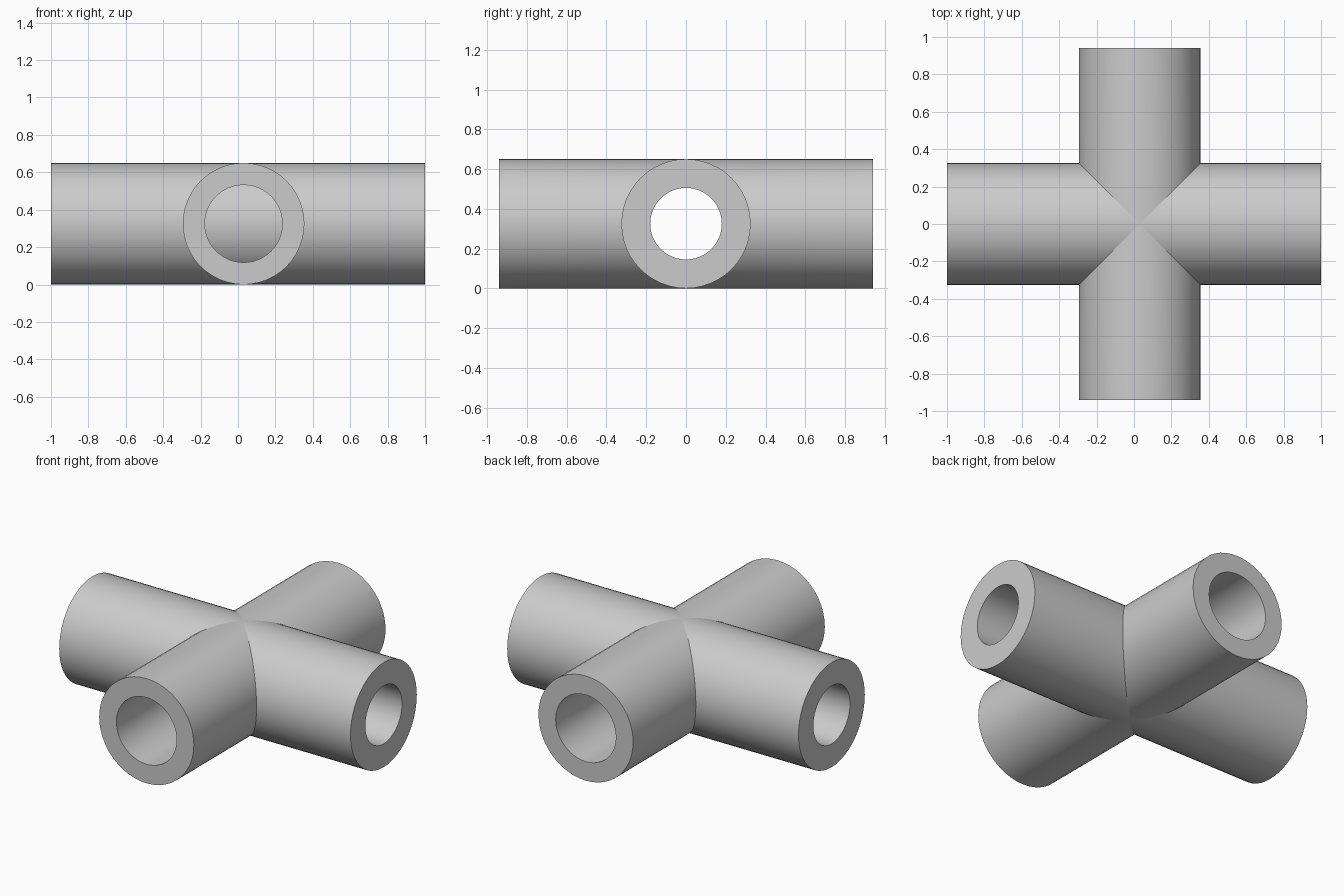
import bpy, bmesh, math

cube = bpy.data.objects.get("Cube")
if cube:
    bpy.data.objects.remove(cube, do_unlink=True)

OUTER = 0.325
SIDES = 48

steel = bpy.data.materials.new("plain_grey")
steel.use_nodes = True
grey = (0.6, 0.6, 0.6, 1)
steel.diffuse_color = grey
steel.node_tree.nodes["Principled BSDF"].inputs["Base Color"].default_value = grey


def make_tube(name, bore, end, far_end, centre_x, turn):
    """Tube along y; far_end maps a height to the y of its second end."""
    bm = bmesh.new()

    def ring(radius, y_at):
        verts = []
        for i in range(SIDES):
            a = math.tau * i / SIDES
            z = radius * math.sin(a)
            verts.append(bm.verts.new((radius * math.cos(a), y_at(z), z)))
        return verts

    def near(z):
        return end

    # Closed loop of rings: outside, far rim, bore, near rim
    loop = [ring(OUTER, near), ring(OUTER, far_end), ring(bore, far_end), ring(bore, near)]
    for k in range(4):
        a, b = loop[k], loop[(k + 1) % 4]
        if k == 1 and far_end is saddle:
            continue  # the saddled rim lies on the main pipe
        for i in range(SIDES):
            j = (i + 1) % SIDES
            bm.faces.new((a[i], a[j], b[j], b[i]))
    bmesh.ops.recalc_face_normals(bm, faces=bm.faces)
    mesh = bpy.data.meshes.new(name)
    bm.to_mesh(mesh)
    bm.free()
    mesh.materials.append(steel)
    obj = bpy.data.objects.new(name, mesh)
    bpy.context.collection.objects.link(obj)
    obj.location = (centre_x, 0, OUTER)
    obj.rotation_euler.z = turn
    bpy.ops.object.select_all(action="DESELECT")
    obj.select_set(True)
    bpy.context.view_layer.objects.active = obj
    bpy.ops.object.shade_smooth_by_angle(angle=math.radians(30))


def saddle(z):
    """Mitred end that sits on the main pipe's round wall."""
    return -math.sqrt(max(0, OUTER ** 2 - z ** 2))


def straight(z):
    return 1


# Main pipe runs side to side, open right through
make_tube("main_pipe", 0.18, -1, straight, 0, math.pi / 2)

# Two blind branches meet its wall, slightly off centre
for label, turn in (("front_branch", 0), ("back_branch", math.pi)):
    make_tube(label, 0.207, -0.94, saddle, 0.03, turn)
